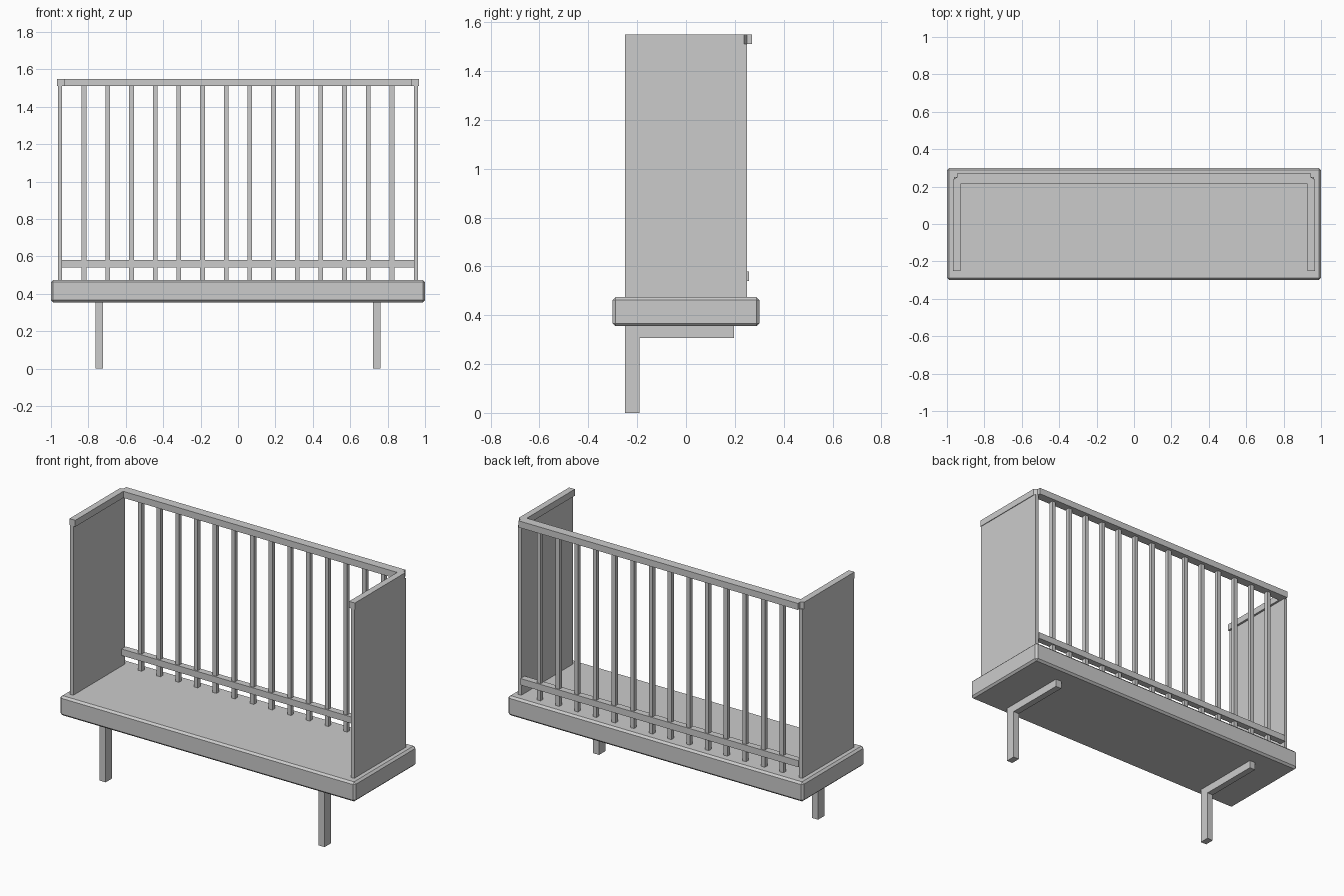
import bpy, bmesh

if "Cube" in bpy.data.objects:
    bpy.data.objects.remove(bpy.data.objects["Cube"])


def finish(bm, name):
    bmesh.ops.recalc_face_normals(bm, faces=bm.faces)
    me = bpy.data.meshes.new(name)
    bm.to_mesh(me)
    bm.free()
    ob = bpy.data.objects.new(name, me)
    bpy.context.collection.objects.link(ob)
    return ob


def box(name, lo, hi, bevel=0):
    bm = bmesh.new()
    bmesh.ops.create_cube(bm, size=1)
    for v in bm.verts:
        v.co = [(l + h) / 2 + c * (h - l) for l, h, c in zip(lo, hi, v.co)]
    if bevel:
        bmesh.ops.bevel(bm, geom=bm.edges[:], offset=bevel, segments=1,
                        affect='EDGES', profile=0.5)
    return finish(bm, name)


def prism(name, points, direction):
    """Extrude a planar outline of 3D points along a vector."""
    bm = bmesh.new()
    face = bm.faces.new([bm.verts.new(p) for p in points])
    ext = bmesh.ops.extrude_face_region(bm, geom=[face], use_keep_orig=True)
    verts = [g for g in ext['geom'] if isinstance(g, bmesh.types.BMVert)]
    bmesh.ops.translate(bm, vec=direction, verts=verts)
    return finish(bm, name)


# Base slab
box("base_slab", (-1, -0.3, 0.355), (1, 0.3, 0.475), bevel=0.012)

# End panels and L-shaped leg brackets, one per side
leg = [(-0.25, 0), (-0.19, 0), (-0.19, 0.307), (0.197, 0.307), (0.197, 0.355), (-0.25, 0.355)]
for side, s in (("left", -1), ("right", 1)):
    a, b = sorted((s * 0.941, s * 0.963))
    box(side + "_panel", (a, -0.25, 0.475), (b, 0.25, 1.51))
    prism(side + "_leg", [(s * 0.722, y, z) for y, z in leg], (s * 0.04, 0, 0))

# U-shaped top rail with notched back corners
half = [(0.928, 0.215), (0.928, -0.25), (0.967, -0.25), (0.967, 0.237), (0.947, 0.25), (0.947, 0.27)]
outline = half + [(-x, y) for x, y in reversed(half)]
prism("top_rail", [(x, y, 1.51) for x, y in outline], (0, 0, 0.04))

# Lower back rail
box("lower_rail", (-0.941, 0.217, 0.54), (0.941, 0.257, 0.58))

# Back spindles
for i in range(14):
    x = (i - 6.5) * 0.1266
    box(f"spindle_{i + 1}", (x - 0.0125, 0.225, 0.475), (x + 0.0125, 0.25, 1.51))
